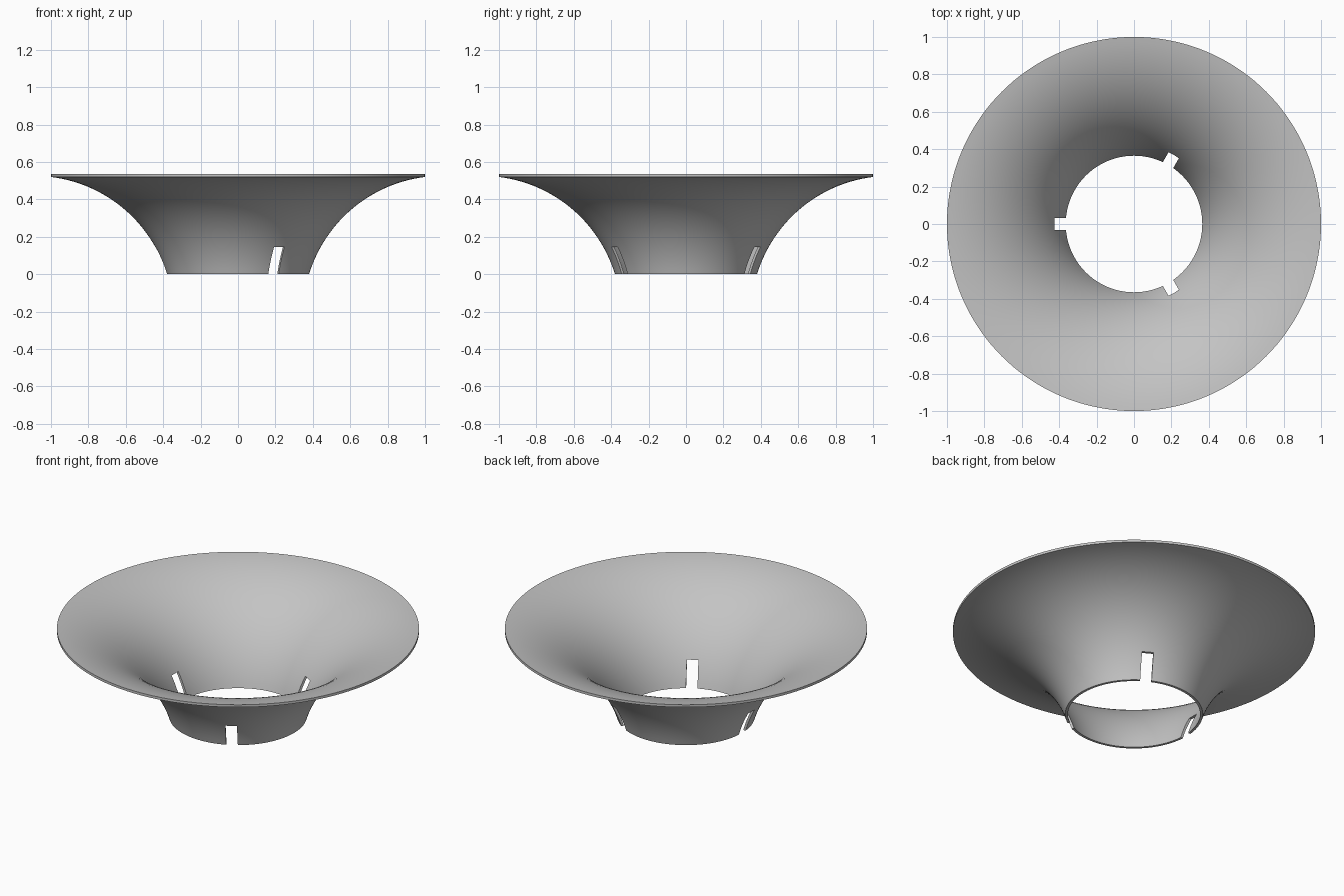
import bpy, bmesh, math
from mathutils import Matrix, Vector

cube = bpy.data.objects.get("Cube")
if cube:
    bpy.data.objects.remove(cube, do_unlink=True)

SEGMENTS = 144
ARC_STEPS = 28

grey = bpy.data.materials.new("plain_grey")
grey.use_nodes = True
colour = (0.55, 0.55, 0.55, 1)
grey.diffuse_color = colour
grey.node_tree.nodes["Principled BSDF"].inputs["Base Color"].default_value = colour


def flare_arc(start, end, half_turn):
    """Circular arc between two (radius, height) points, bulging down and outward."""
    chord = Vector(end) - Vector(start)
    slope = math.atan2(chord.y, chord.x)
    radius = chord.length / (2 * math.sin(half_turn))
    first = slope + half_turn
    points = []
    for i in range(ARC_STEPS + 1):
        a = first - 2 * half_turn * i / ARC_STEPS
        points.append((start[0] + radius * (math.sin(first) - math.sin(a)),
                       start[1] + radius * (math.cos(a) - math.cos(first))))
    return points


def add_object(name, bm):
    mesh = bpy.data.meshes.new(name)
    bm.to_mesh(mesh)
    bm.free()
    obj = bpy.data.objects.new(name, mesh)
    bpy.context.collection.objects.link(obj)
    return obj


# Flared funnel: closed wall profile swept around the z axis
outer = flare_arc((0.38, 0), (1, 0.52), math.radians(33))
inner = flare_arc((0.365, 0), (1, 0.535), math.radians(33))
profile = outer + inner[::-1]
bm = bmesh.new()
rings = []
for s in range(SEGMENTS):
    a = 2 * math.pi * s / SEGMENTS
    rings.append([bm.verts.new((r * math.cos(a), r * math.sin(a), z)) for r, z in profile])
for s in range(SEGMENTS):
    here, there = rings[s], rings[(s + 1) % SEGMENTS]
    for i in range(len(profile)):
        j = (i + 1) % len(profile)
        bm.faces.new((here[i], there[i], there[j], here[j]))
bmesh.ops.recalc_face_normals(bm, faces=bm.faces)
funnel = add_object("flared_funnel", bm)
funnel.data.materials.append(grey)

# Three notches cut upward from the narrow lower rim
bm = bmesh.new()
for degrees in (60, 180, 300):
    place = (Matrix.Rotation(math.radians(degrees), 4, 'Z')
             @ Matrix.Translation((0.4, 0, 0.045))
             @ Matrix.Diagonal((0.3, 0.064, 0.2, 1)))
    bmesh.ops.create_cube(bm, size=1, matrix=place)
cutter = add_object("notch_cutter", bm)
cutter.hide_render = True

cut = funnel.modifiers.new("notches", 'BOOLEAN')
cut.operation = 'DIFFERENCE'
cut.solver = 'EXACT'
cut.object = cutter
bpy.ops.object.select_all(action='DESELECT')
bpy.context.view_layer.objects.active = funnel
funnel.select_set(True)
bpy.ops.object.modifier_apply(modifier=cut.name)
bpy.data.objects.remove(cutter, do_unlink=True)

bpy.ops.object.shade_smooth_by_angle(angle=math.radians(30))
